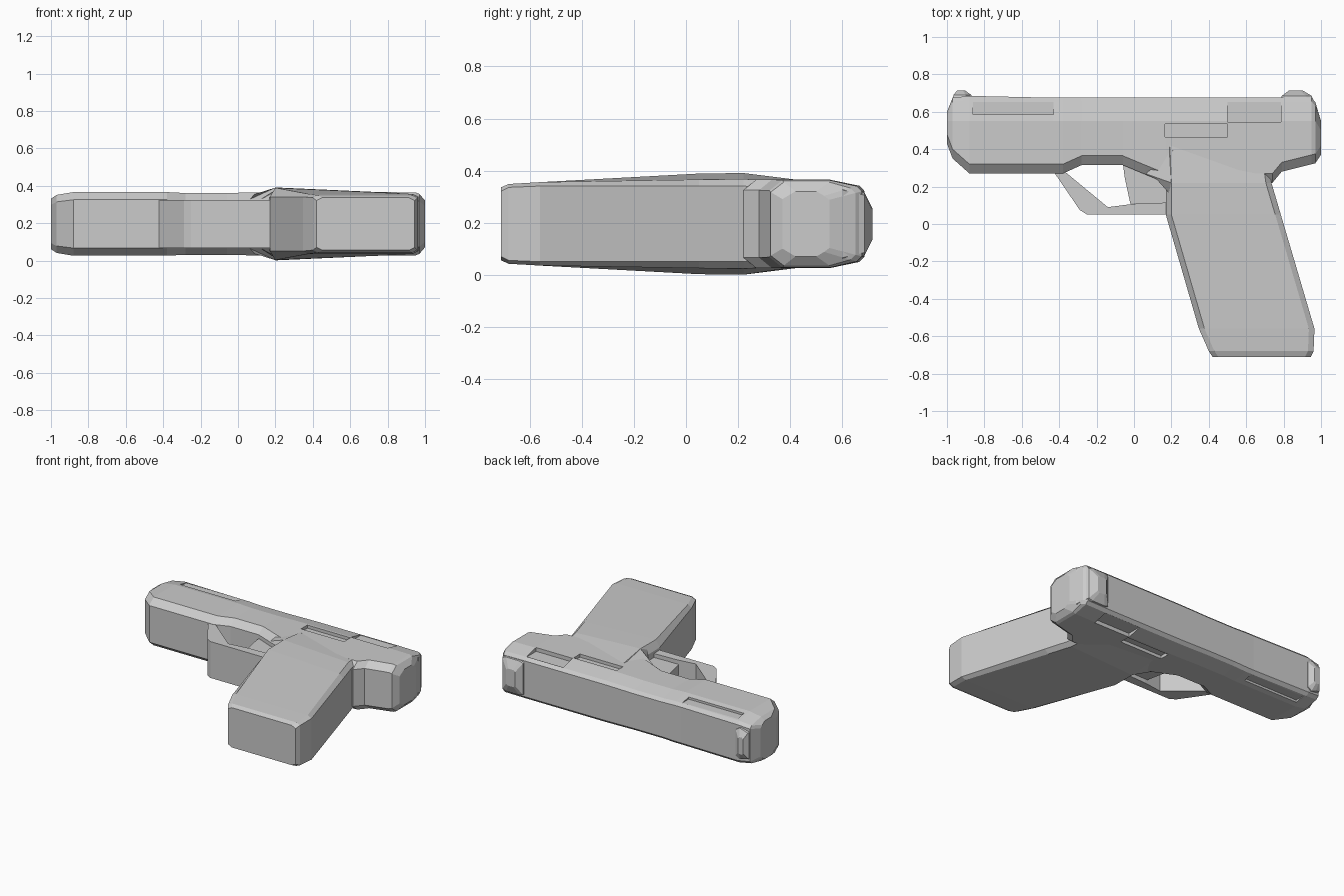
import bpy, bmesh

if "Cube" in bpy.data.objects:
    bpy.data.objects.remove(bpy.data.objects["Cube"])

ZC = 0.196  # mid-plane height; every part is symmetric about it


def loft(name, rings):
    """Skin a list of equal-length closed rings and cap both ends."""
    bm = bmesh.new()
    rows = [[bm.verts.new((x, y, z + ZC)) for x, y, z in r] for r in rings]
    n = len(rows[0])
    for a, b in zip(rows, rows[1:]):
        for i in range(n):
            j = (i + 1) % n
            bm.faces.new((a[i], a[j], b[j], b[i]))
    bm.faces.new(rows[0])
    bm.faces.new(rows[-1])
    bmesh.ops.recalc_face_normals(bm, faces=bm.faces)
    me = bpy.data.meshes.new(name)
    bm.to_mesh(me)
    bm.free()
    ob = bpy.data.objects.new(name, me)
    bpy.context.collection.objects.link(ob)
    return ob


def slab(name, profile, half):
    """Extrude an xy profile to both sides of the mid-plane."""
    return loft(name, [[(x, y, s * half) for x, y in profile] for s in (-1, 1)])


def body_ring(x, yb, yt, h):
    side = [(yb, .76 * h), (yb + .05, h), (min(.55, yt - .05), h),
            (yt - .02, .86 * h), (yt, .74 * h)]
    return [(x, y, z) for y, z in side] + [(x, y, -z) for y, z in reversed(side)]


def level_ring(y, xf, xb, edge, hf, hb, c=.03):
    side = [(xf, edge), (xf + c, hf), (xb - c, hb), (xb, edge)]
    return [(x, y, z) for x, z in side] + [(x, y, -z) for x, z in reversed(side)]


# Long upper body: x, bottom y, top y, half thickness
body = loft("upper_body", [body_ring(*s) for s in [
    (-1.0, .43, .60, .135), (-.97, .35, .675, .155), (-.88, .27, .685, .17),
    (-.43, .27, .675, .17), (-.38, .27, .675, .17), (-.28, .315, .675, .165),
    (-.06, .315, .675, .165), (.06, .265, .675, .168), (.17, .22, .675, .17),
    (.74, .22, .675, .17), (.79, .28, .675, .17), (.95, .32, .675, .168),
    (.97, .325, .65, .16), (1.0, .37, .55, .125)]])

# Shallow side recesses, cut on both faces: x0, x1, y0, y1, floor half thickness
for k, (x0, x1, y0, y1, floor) in enumerate([
        (.165, .50, .465, .535, .148), (.50, .785, .545, .652, .143),
        (-.86, -.43, .585, .652, .147)]):
    for s in (-1, 1):
        box = [(x0, y0), (x1, y0), (x1, y1), (x0, y1)]
        cutter = loft(f"recess_cutter_{k}_{s}",
                      [[(x, y, s * z) for x, y in box] for z in (floor, .3)])
        cutter.hide_render = True
        cutter.hide_set(True)
        mod = body.modifiers.new("recess", 'BOOLEAN')
        mod.operation = 'DIFFERENCE'
        mod.solver = 'EXACT'
        mod.object = cutter

# Flared grip, thickest at the upper front corner
loft("grip", [level_ring(*s) for s in [
    (.46, .16, .70, .13, .165, .16), (.22, .17, .735, .145, .195, .172),
    (.05, .17, .785, .145, .193, .17), (-.56, .347, .965, .145, .16, .16),
    (-.68, .40, .96, .14, .153, .153), (-.71, .42, .945, .125, .14, .14)]])

# Fairing that blends the grip flare forward into the body
for s in (-1, 1):
    loft(f"grip_fairing_{s}", [
        [(.06, .31, s * .15), (.06, .27, s * .13), (.12, .24, s * .13)],
        [(.21, .46, s * .165), (.20, .22, s * .194), (.20, .15, s * .18)]])

# Guard loop and the block inside it
slab("guard_front", [(-.43, .28), (-.29, .075), (-.25, .05), (-.14, .09), (-.37, .28)], .128)
slab("guard_bottom", [(-.25, .05), (.19, .05), (.19, .115), (0, .108), (-.14, .09)], .128)
slab("trigger", [(-.06, .33), (-.05, .25), (-.02, .11), (.2, .11), (.2, .33)], .10)

# Raised bumps at both ends of the top
loft("front_sight", [level_ring(*s) for s in [
    (.60, -.985, -.86, .11, .125, .13), (.69, -.965, -.87, .09, .10, .11),
    (.715, -.945, -.905, .05, .06, .06, .01)]])
loft("rear_sight", [level_ring(*s) for s in [
    (.60, .77, .985, .13, .14, .14), (.685, .79, .95, .11, .12, .12),
    (.715, .83, .90, .05, .06, .06, .015)]])
